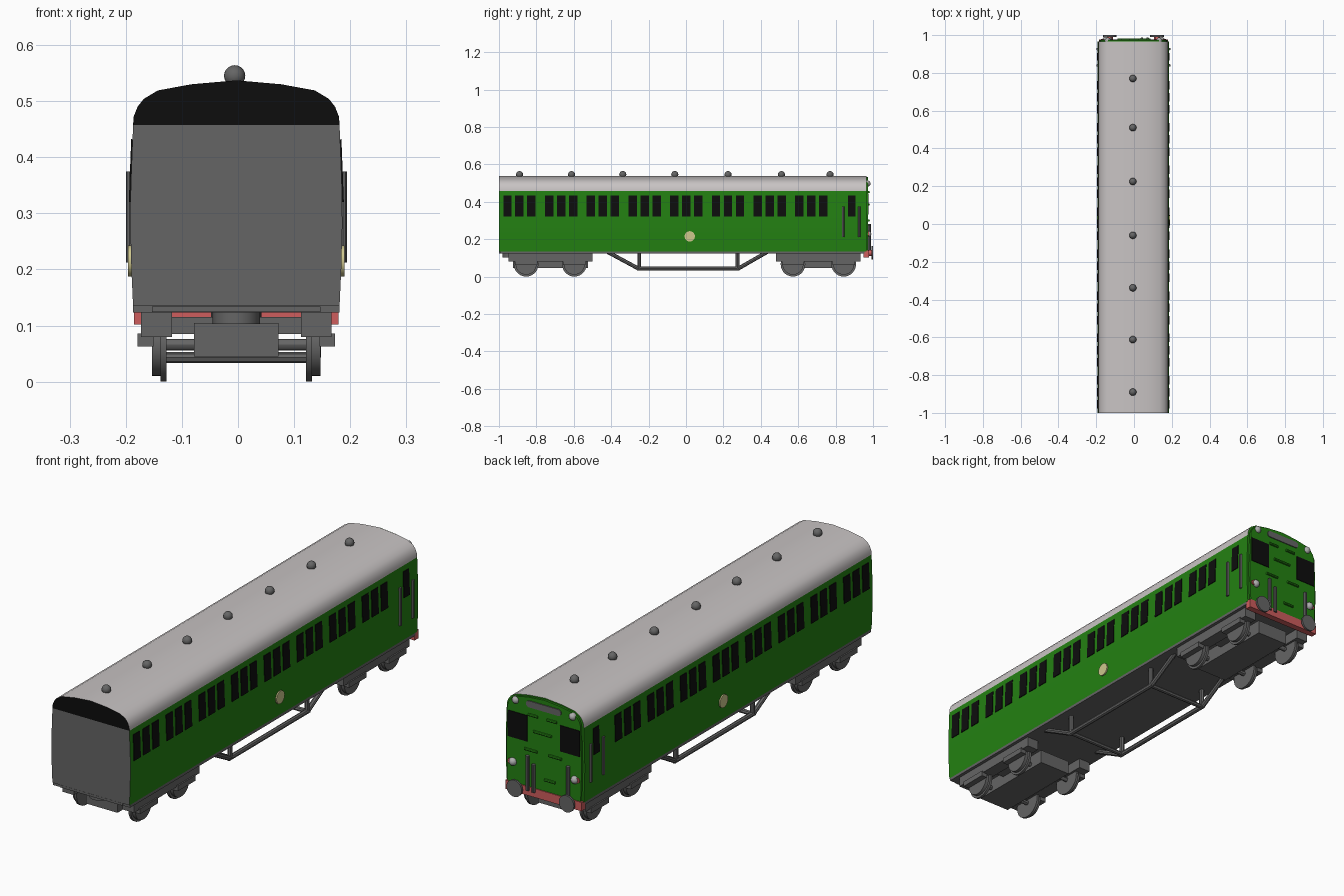
import bpy, bmesh, math
from mathutils import Matrix, Vector

if "Cube" in bpy.data.objects:
    bpy.data.objects.remove(bpy.data.objects["Cube"])

def mat(name, r, g, b):
    m = bpy.data.materials.new(name)
    m.diffuse_color = (r, g, b, 1)
    m.use_nodes = True
    m.node_tree.nodes["Principled BSDF"].inputs["Base Color"].default_value = m.diffuse_color
    return m

GREEN = mat("green", 0.017, 0.22, 0.006)
ROOF = mat("roof_grey", 0.58, 0.55, 0.55)
BLACK = mat("black", 0.004, 0.004, 0.004)
GREY = mat("frame_grey", 0.13, 0.13, 0.13)
RED = mat("red", 0.62, 0.11, 0.11)
CREAM = mat("cream", 0.62, 0.57, 0.27)
LAMP = mat("lamp_grey", 0.42, 0.42, 0.42)
X0 = -0.003  # the body sits slightly off centre

def finish(name, bm, *mats):
    me = bpy.data.meshes.new(name)
    bmesh.ops.recalc_face_normals(bm, faces=bm.faces)
    bm.to_mesh(me)
    bm.free()
    for m in mats:
        me.materials.append(m)
    ob = bpy.data.objects.new(name, me)
    ob.location.x = X0
    bpy.context.collection.objects.link(ob)
    bpy.ops.object.select_all(action='DESELECT')
    ob.select_set(True)
    bpy.context.view_layer.objects.active = ob
    bpy.ops.object.shade_smooth_by_angle(angle=math.radians(30))
    return ob

def box(bm, x0, x1, y0, y1, z0, z1, tilt=0):
    m = (Matrix.Translation(((x0 + x1) / 2, (y0 + y1) / 2, (z0 + z1) / 2))
         @ Matrix.Rotation(tilt, 4, 'Y') @ Matrix.Diagonal((abs(x1 - x0), y1 - y0, z1 - z0, 1)))
    bmesh.ops.create_cube(bm, size=1, matrix=m)

def rod(bm, a, b, r, seg=12):
    a, b = Vector(a), Vector(b)
    rot = (b - a).to_track_quat('Z', 'Y').to_matrix().to_4x4()
    bmesh.ops.create_cone(bm, cap_ends=True, segments=seg, radius1=r, radius2=r,
                          depth=(b - a).length, matrix=Matrix.Translation((a + b) / 2) @ rot)

def ball(bm, c, r):
    bmesh.ops.create_uvsphere(bm, u_segments=16, v_segments=10, radius=r,
                              matrix=Matrix.Translation(c))

def extrude_profile(bm, half, y0, y1):
    pts = [(x, z) for x, z in half] + [(-x, z) for x, z in reversed(half) if x > 0]
    f = bm.faces.new([bm.verts.new((x, y0, z)) for x, z in pts])
    ext = bmesh.ops.extrude_face_region(bm, geom=[f])
    bmesh.ops.translate(bm, vec=(0, y1 - y0, 0),
                        verts=[v for v in ext['geom'] if isinstance(v, bmesh.types.BMVert)])
    return pts

# Coach body: one section, coloured by height and direction
EAVES = 0.457
HALF = [(0.184, 0.135), (0.187, 0.2), (0.189, 0.28), (0.188, 0.35), (0.184, EAVES), (0.183, 0.472),
        (0.176, 0.49), (0.165, 0.504), (0.14, 0.519), (0.08, 0.53), (0, 0.537)]
bm = bmesh.new()
extrude_profile(bm, HALF, -1.0, 0.965)
bmesh.ops.bisect_plane(bm, geom=bm.verts[:] + bm.edges[:] + bm.faces[:],
                       plane_co=(0, 0, EAVES), plane_no=(0, 0, 1))
bmesh.ops.recalc_face_normals(bm, faces=bm.faces)
for f in bm.faces:
    high = f.calc_center_median().z > EAVES
    if f.normal.y < -0.9:
        f.material_index = 2 if high else 3
    elif f.normal.z < -0.9:
        f.material_index = 3
    elif f.normal.y > 0.9:
        f.material_index = 0
    else:
        f.material_index = 1 if high else 0
finish("coach_body", bm, GREEN, ROOF, BLACK, GREY)

# Cab end panel, slightly inside the roof line
bm = bmesh.new()
extrude_profile(bm, [(x * 0.95, 0.14 + (z - 0.135) * 0.975) for x, z in HALF], 0.964, 0.974)
finish("cab_end", bm, GREEN)

# Underframe slab
bm = bmesh.new()
box(bm, -0.184, 0.184, -0.995, 0.955, 0.123, 0.142)
box(bm, -0.15, 0.15, -0.999, -0.98, 0.124, 0.134)
finish("underframe", bm, GREY)

# Side windows: eight groups of three and a cab door window
bm = bmesh.new()
for s in (-1, 1):
    spans = [(-0.977 + 0.223 * g + 0.064 * k, 0.045) for g in range(8) for k in range(3)]
    spans.append((0.865, 0.04))
    for y, w in spans:
        box(bm, s * 0.183, s * 0.1895, y, y + w, 0.32, 0.432, -s * math.radians(2.2))
finish("side_windows", bm, BLACK)

# Cab windows
bm = bmesh.new()
for s in (-1, 1):
    box(bm, s * 0.078, s * 0.172, 0.97, 0.977, 0.333, 0.445)
finish("cab_windows", bm, BLACK)

# Door handrails
bm = bmesh.new()
for s in (-1, 1):
    for y in (0.84, 0.926):
        rod(bm, (s * 0.19, y, 0.212), (s * 0.19, y, 0.375), 0.007, 8)
finish("door_handrails", bm, GREY)

# Round side badges (plain)
bm = bmesh.new()
for s in (-1, 1):
    rod(bm, (s * 0.186, 0.02, 0.215), (s * 0.193, 0.02, 0.215), 0.028, 16)
finish("side_badges", bm, CREAM)

# Roof vents
bm = bmesh.new()
for y in (-0.89, -0.612, -0.338, -0.06, 0.225, 0.51, 0.77):
    ball(bm, (-0.003, y, 0.545), 0.019)
finish("roof_vents", bm, GREY)

# Bogies: side frames, centre block, axles and wheels
for name, yc, axles in (("front", -0.725, (-0.855, -0.597)), ("rear", 0.707, (0.572, 0.843))):
    bm = bmesh.new()
    box(bm, -0.075, 0.075, yc - 0.2, yc + 0.2, 0.045, 0.105)
    rod(bm, (0, yc, 0.1), (0, yc, 0.13), 0.045, 20)
    box(bm, -0.14, 0.14, yc - 0.05, yc + 0.05, 0.085, 0.115)
    for s in (-1, 1):
        box(bm, s * 0.115, s * 0.17, yc - 0.225, yc + 0.225, 0.08, 0.123)
        for y in axles:
            box(bm, s * 0.148, s * 0.176, y - 0.06, y + 0.06, 0.063, 0.086)
    finish(name + "_bogie_frame", bm, GREY)
    bm = bmesh.new()
    for y in axles:
        rod(bm, (-0.15, y, 0.066), (0.15, y, 0.066), 0.01)
        for s in (-1, 1):
            rod(bm, (s * 0.124, y, 0.066), (s * 0.135, y, 0.066), 0.066, 28)
            rod(bm, (s * 0.135, y, 0.066), (s * 0.15, y, 0.066), 0.056, 28)
    finish(name + "_wheels", bm, GREY)

# Front coupling boss
bm = bmesh.new()
rod(bm, (0, -0.94, 0.103), (0, -0.94, 0.126), 0.042, 20)
finish("front_coupling", bm, GREY)

# Underfloor trusses
bm = bmesh.new()
for s in (-1, 1):
    x = s * 0.14
    for a, b in (((-0.42, 0.132), (-0.255, 0.043)), ((-0.262, 0.043), (0.287, 0.043)),
                 ((0.28, 0.043), (0.435, 0.132)), ((-0.25, 0.043), (-0.25, 0.13)),
                 ((0.275, 0.043), (0.275, 0.13))):
        rod(bm, (x, *a), (x, *b), 0.0105, 8)
for y in (-0.25, 0.275):
    rod(bm, (-0.14, y, 0.043), (0.14, y, 0.043), 0.0095, 8)
finish("trusses", bm, GREY)

# Buffer beam with buffers
bm = bmesh.new()
box(bm, -0.182, 0.182, 0.95, 0.978, 0.102, 0.14)
for s in (-1, 1):
    rod(bm, (s * 0.125, 0.97, 0.127), (s * 0.125, 0.992, 0.127), 0.016)
    rod(bm, (s * 0.16, 0.97, 0.228), (s * 0.16, 0.979, 0.228), 0.012)
finish("buffer_beam", bm, RED)
bm = bmesh.new()
for s in (-1, 1):
    rod(bm, (s * 0.125, 0.991, 0.127), (s * 0.125, 1.0, 0.127), 0.036, 24)
finish("buffer_heads", bm, GREY)

# Cab lamps
bm = bmesh.new()
for s in (-1, 1):
    ball(bm, (s * 0.136, 0.971, 0.497), 0.016)
    ball(bm, (s * 0.148, 0.974, 0.228), 0.017)
finish("cab_lamps", bm, LAMP)

# Indicator panel and vertical pipes on the cab end
bm = bmesh.new()
box(bm, -0.07, 0.07, 0.97, 0.978, 0.484, 0.512)
for s in (-1, 1):
    rod(bm, (s * 0.07, 0.97, 0.498), (s * 0.07, 0.978, 0.498), 0.014)
finish("indicator_panel", bm, GREY)
bm = bmesh.new()
for x, z0, z1 in ((0.075, 0.125, 0.275), (0.045, 0.125, 0.245), (-0.12, 0.14, 0.28)):
    rod(bm, (x, 0.98, z0), (x, 0.98, z1), 0.008, 10)
finish("cab_pipes", bm, GREY)

# Horizontal grab rails on the cab end
bm = bmesh.new()
for x, z, w in ((0.05, 0.452, 0.045), (-0.04, 0.452, 0.045), (0.005, 0.385, 0.085),
                (0.06, 0.3, 0.06), (-0.055, 0.3, 0.06), (-0.03, 0.19, 0.05)):
    rod(bm, (x - w / 2, 0.977, z), (x + w / 2, 0.977, z), 0.006, 8)
finish("cab_grab_rails", bm, GREEN)
